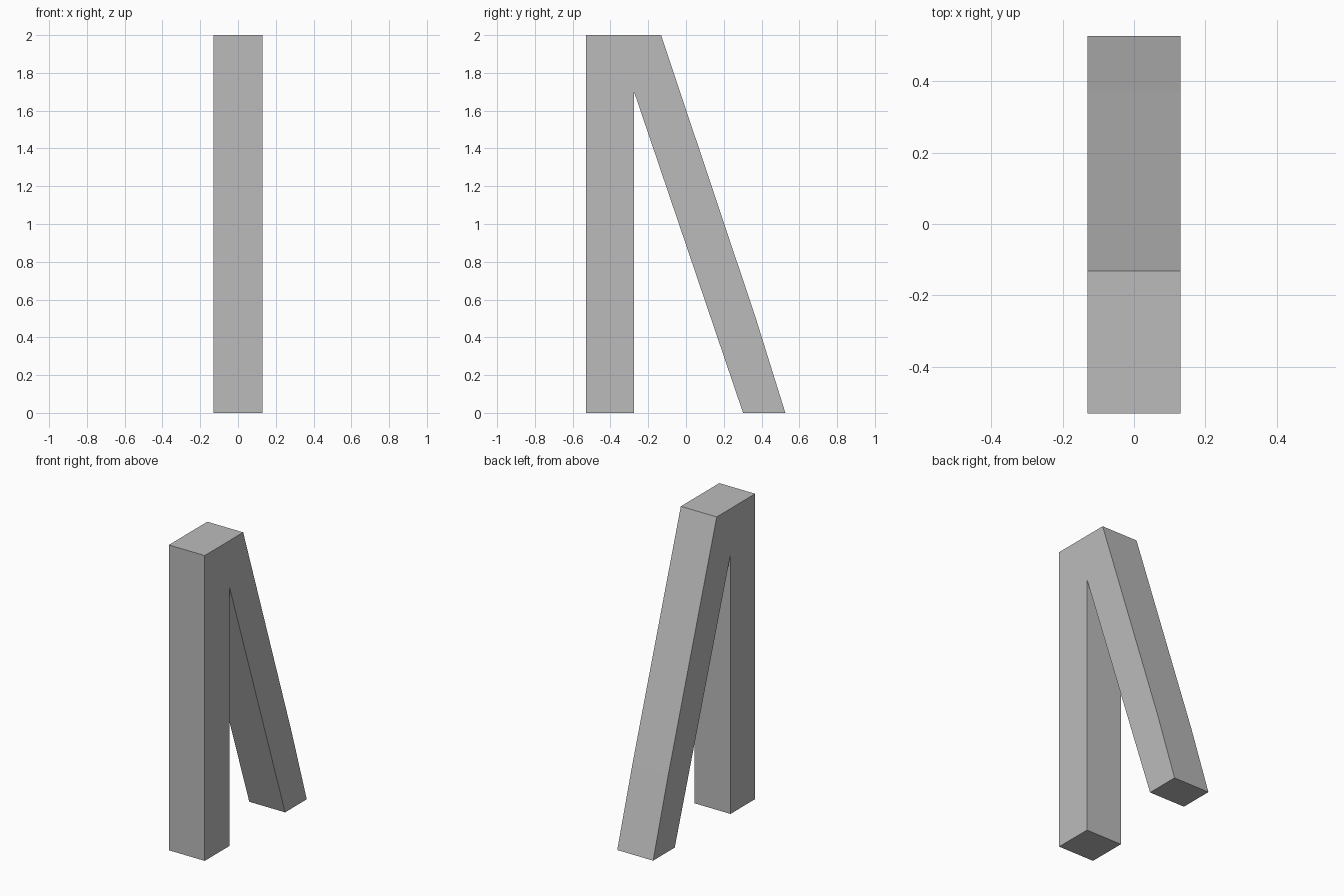
import bpy
import bmesh

cube = bpy.data.objects.get("Cube")
if cube:
    bpy.data.objects.remove(cube, do_unlink=True)

WIDTH = 0.26

# Single plain grey finish
grey = bpy.data.materials.new("plain_grey")
grey.use_nodes = True
colour = (0.5, 0.5, 0.5, 1.0)
grey.diffuse_color = colour
grey.node_tree.nodes["Principled BSDF"].inputs["Base Color"].default_value = colour


def extrude_profile(name, points, width):
    """Make a solid from a side profile of (y, z) points, centred on x."""
    bm = bmesh.new()
    face = bm.faces.new([bm.verts.new((-width / 2, y, z)) for y, z in points])
    result = bmesh.ops.extrude_face_region(bm, geom=[face])
    moved = [v for v in result["geom"] if isinstance(v, bmesh.types.BMVert)]
    bmesh.ops.translate(bm, verts=moved, vec=(width, 0, 0))
    bmesh.ops.recalc_face_normals(bm, faces=bm.faces)
    mesh = bpy.data.meshes.new(name)
    bm.to_mesh(mesh)
    bm.free()
    mesh.materials.append(grey)
    obj = bpy.data.objects.new(name, mesh)
    bpy.context.collection.objects.link(obj)
    return obj


# Upright leg and slanted brace joined at the top in one continuous profile
extrude_profile("upright_post_with_brace", [
    (-0.53, 0.0), (-0.275, 0.0), (-0.275, 1.7),   # upright leg, inner corner
    (0.302, 0.0), (0.526, 0.0),                   # foot of the brace
    (0.37, 0.5), (-0.132, 2.0), (-0.53, 2.0),     # outer slope and flat top
], WIDTH)
